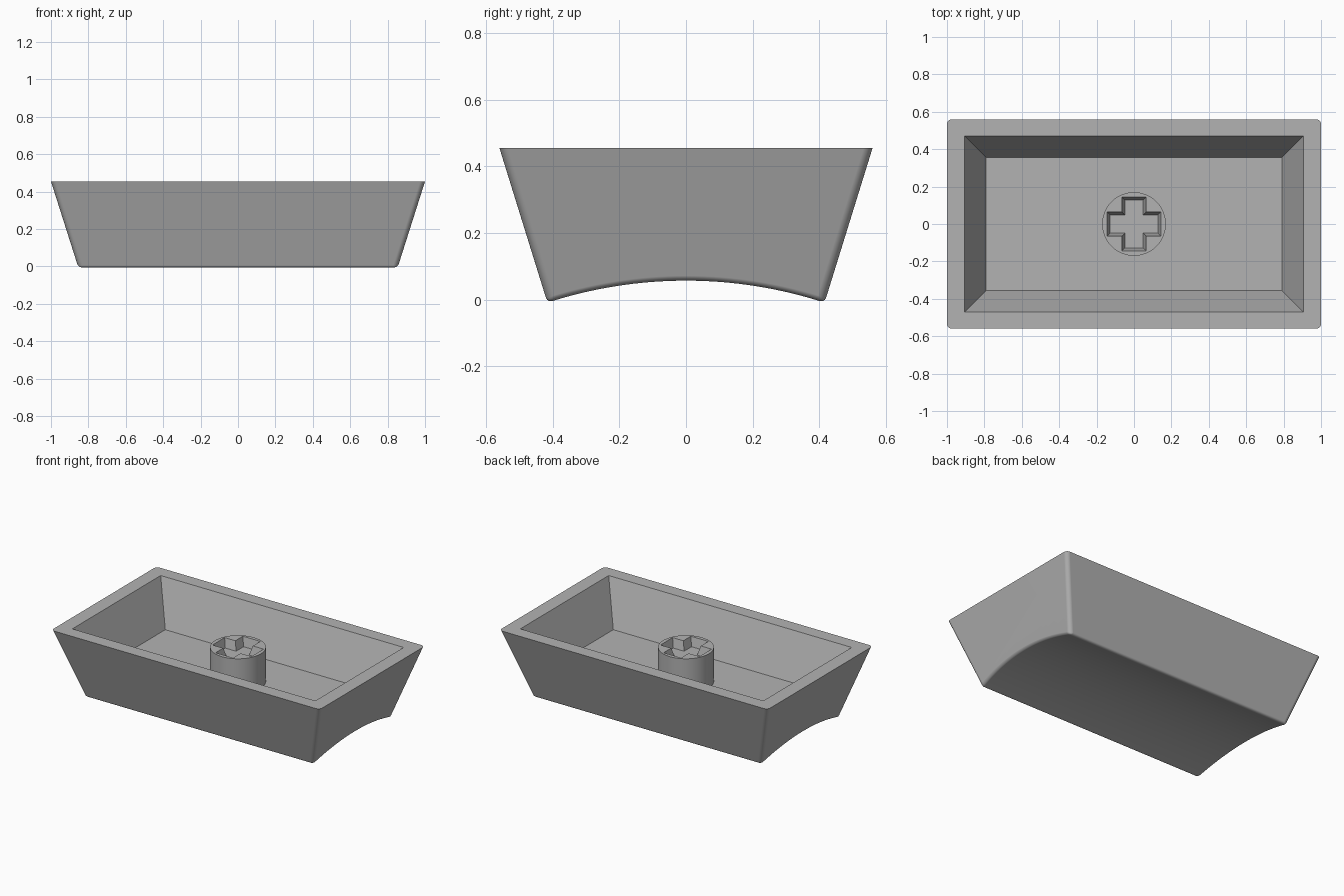
import bpy, bmesh, math

cube = bpy.data.objects.get("Cube")
if cube:
    bpy.data.objects.remove(cube, do_unlink=True)

TOP, FLOOR, STEM_TOP = 0.455, 0.165, 0.395

grey = bpy.data.materials.new("mid_grey")
grey.use_nodes = True
grey.diffuse_color = (0.45, 0.45, 0.45, 1)
grey.node_tree.nodes["Principled BSDF"].inputs["Base Color"].default_value = grey.diffuse_color


def make_object(name, bm):
    bmesh.ops.recalc_face_normals(bm, faces=bm.faces)
    mesh = bpy.data.meshes.new(name)
    bm.to_mesh(mesh)
    bm.free()
    mesh.materials.append(grey)
    obj = bpy.data.objects.new(name, mesh)
    bpy.context.collection.objects.link(obj)
    return obj


def loft(name, low, high, z_low, z_high):
    """Closed solid between two matching outlines."""
    bm = bmesh.new()
    a = [bm.verts.new((x, y, z_low)) for x, y in low]
    b = [bm.verts.new((x, y, z_high)) for x, y in high]
    bm.faces.new(a)
    bm.faces.new(b)
    n = len(a)
    for i in range(n):
        j = (i + 1) % n
        bm.faces.new((a[i], a[j], b[j], b[i]))
    return make_object(name, bm)


def rectangle(x, y):
    return [(-x, -y), (x, -y), (x, y), (-x, y)]


def cross(w, l):
    return [(w, w), (w, l), (-w, l), (-w, w), (-l, w), (-l, -w),
            (-w, -w), (-w, -l), (w, -l), (w, -w), (l, -w), (l, w)]


def apply_modifiers(obj):
    bpy.ops.object.select_all(action="DESELECT")
    obj.select_set(True)
    bpy.context.view_layer.objects.active = obj
    for name in [m.name for m in obj.modifiers]:
        bpy.ops.object.modifier_apply(modifier=name)


def cut(obj, cutter):
    mod = obj.modifiers.new("Cut", "BOOLEAN")
    mod.operation, mod.solver, mod.object = "DIFFERENCE", "EXACT", cutter
    apply_modifiers(obj)
    bpy.data.objects.remove(cutter, do_unlink=True)


def smooth(obj):
    apply_modifiers(obj)
    bpy.ops.object.shade_smooth_by_angle(angle=math.radians(32))
    mod = obj.modifiers.new("Normals", "WEIGHTED_NORMAL")
    mod.keep_sharp = True


# Tapered shell with a cylindrical scoop across its underside
def shell_x(z):
    return 1 - 0.318 * (TOP - z)


EDGE_Y, EDGE_Z, SCOOP_Z, STEPS = 0.416, -0.009, 0.057, 32
rise = SCOOP_Z - EDGE_Z
radius = (EDGE_Y ** 2 + rise ** 2) / (2 * rise)
half_angle = math.asin(EDGE_Y / radius)
bm = bmesh.new()
sides = []
for s in (-1, 1):
    row = []
    for i in range(STEPS + 1):
        t = half_angle * (2 * i / STEPS - 1)
        z = SCOOP_Z - radius * (1 - math.cos(t))
        row.append(bm.verts.new((s * shell_x(z), radius * math.sin(t), z)))
    row += [bm.verts.new((s, 0.56, TOP)), bm.verts.new((s, -0.56, TOP))]
    bm.faces.new(row)
    sides.append(row)
left, right = sides
count = len(left)
for i in range(count):
    j = (i + 1) % count
    bm.faces.new((left[i], left[j], right[j], right[i]))

# Round the corners and the lower rim, leaving the open rim crisp
weight = bm.edges.layers.float.new("bevel_weight_edge")
for e in bm.edges:
    a, b = e.verts
    on_top = [v.co.z > TOP - 0.001 for v in e.verts]
    across = a.co.x * b.co.x < 0
    at_edge = all(abs(abs(v.co.y) - EDGE_Y) < 0.001 for v in e.verts)
    if any(on_top):
        e[weight] = 0 if all(on_top) else 1
    elif not across or at_edge:
        e[weight] = 0.6
shell = make_object("shell", bm)
bevel = shell.modifiers.new("Round", "BEVEL")
bevel.limit_method, bevel.width, bevel.segments = "WEIGHT", 0.065, 6

# Hollow with sloping walls
k = 0.115 / (TOP - FLOOR) * 0.1
cut(shell, loft("hollow_cutter", rectangle(0.79, 0.355),
                rectangle(0.905 + k, 0.47 + k), FLOOR, TOP + 0.1))
smooth(shell)

# Round stem with a cross-shaped socket
circle = [(0.17 * math.cos(math.tau * i / 64), 0.17 * math.sin(math.tau * i / 64))
          for i in range(64)]
stem = loft("stem", circle, circle, FLOOR - 0.01, STEM_TOP)
DEPTH = 0.06
cut(stem, loft("socket_cutter", cross(0.049, 0.129), cross(0.081, 0.161),
               STEM_TOP - DEPTH, STEM_TOP + DEPTH))
smooth(stem)
